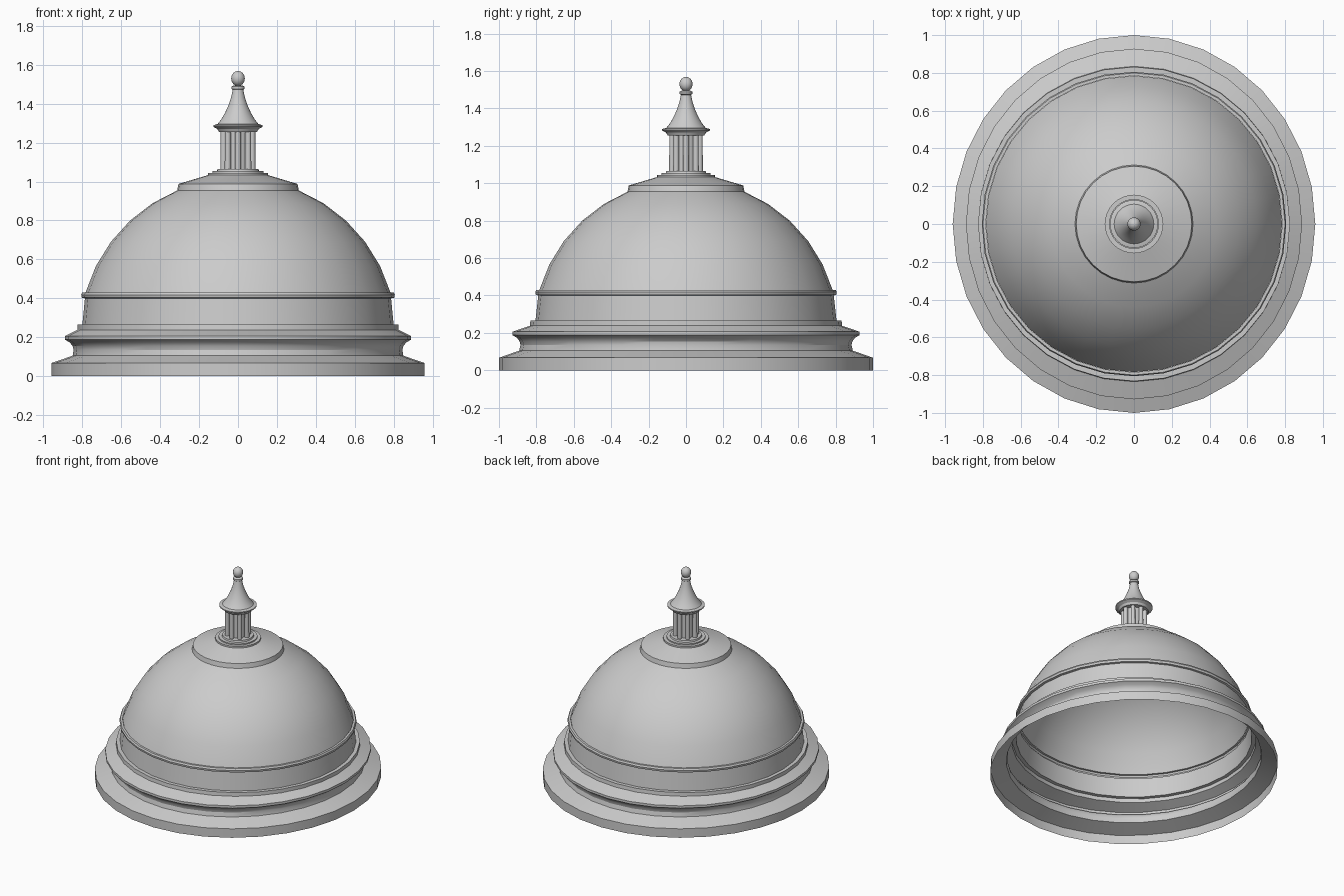
import bpy, bmesh
from math import sin, cos, pi, radians

if "Cube" in bpy.data.objects:
    bpy.data.objects.remove(bpy.data.objects["Cube"])


def finish(name, bm, angle=25):
    me = bpy.data.meshes.new(name)
    bmesh.ops.recalc_face_normals(bm, faces=bm.faces)
    bm.to_mesh(me)
    bm.free()
    ob = bpy.data.objects.new(name, me)
    bpy.context.collection.objects.link(ob)
    bpy.ops.object.select_all(action='DESELECT')
    ob.select_set(True)
    bpy.context.view_layer.objects.active = ob
    bpy.ops.object.shade_smooth_by_angle(angle=radians(angle))
    return ob


def lathe(name, profile, n=32, close_top=False):
    """Spin (radius_x, radius_y, z) or (radius, z) points into an open shell."""
    bm = bmesh.new()
    rings = []
    for p in profile:
        rx, ry, z = p if len(p) == 3 else (p[0], p[0], p[1])
        rings.append([bm.verts.new((rx * cos(2 * pi * i / n), ry * sin(2 * pi * i / n), z))
                      for i in range(n)])
    for a, b in zip(rings, rings[1:]):
        for i in range(n):
            j = (i + 1) % n
            bm.faces.new((a[i], a[j], b[j], b[i]))
    if close_top:
        bm.faces.new(rings[-1])
    return finish(name, bm)


# Stepped base, slightly narrower across x, open underneath
lathe("base_moulding", [
    (.96, 1.0, 0), (.96, 1.0, .067), (.85, .892, .105), (.845, .885, .135),
    (.85, .89, .155), (.865, .903, .173), (.89, .928, .188), (.89, .928, .206),
    (.826, .835, .238), (.826, .832, .265), (.80, .805, .265)])

# Drum band with its top ring
lathe("drum", [(.80, .805, .265), (.787, .79, .40), (.803, .403), (.806, .418),
               (.80, .43), (.785, .43)])

# Dome shell: part of a sphere, five rings high
angles = [16.3 + 10.3 * i for i in range(6)]
lathe("dome", [(.817 * cos(radians(a)), .2 + .817 * sin(radians(a))) for a in angles])

# Cap and steps under the lantern
lathe("dome_cap", [(.305, .948), (.313, .952), (.306, .988), (.155, 1.033), (.155, 1.045),
                   (.132, 1.045), (.132, 1.054), (.108, 1.054), (.105, 1.066)],
      close_top=True)

# Lantern core and ring of columns
lathe("lantern_core", [(.062, 1.06), (.062, 1.265)])
bm = bmesh.new()
for k in range(8):
    t = k * pi / 4
    made = bmesh.ops.create_cone(bm, segments=12, cap_ends=True, radius1=.016,
                                 radius2=.015, depth=.2)["verts"]
    bmesh.ops.translate(bm, verts=made, vec=(.074 * cos(t), .074 * sin(t), 1.163))
finish("lantern_columns", bm, 40)

# Lantern cornice and flared spire
lathe("lantern_cornice", [(.05, 1.255), (.098, 1.255), (.106, 1.27), (.127, 1.282),
                          (.127, 1.29), (.105, 1.296), (.09, 1.296)])
lathe("spire", [(.105, 1.296), (.086, 1.32), (.066, 1.355), (.048, 1.395),
                (.035, 1.435), (.027, 1.473), (.034, 1.477), (.034, 1.489), (.022, 1.495)],
      close_top=True)

# Ball finial
bm = bmesh.new()
bmesh.ops.create_uvsphere(bm, u_segments=20, v_segments=12, radius=.035)
bmesh.ops.scale(bm, verts=bm.verts, vec=(1, 1, 1.1))
bmesh.ops.translate(bm, verts=bm.verts, vec=(0, 0, 1.53))
finish("finial_ball", bm, 40)
